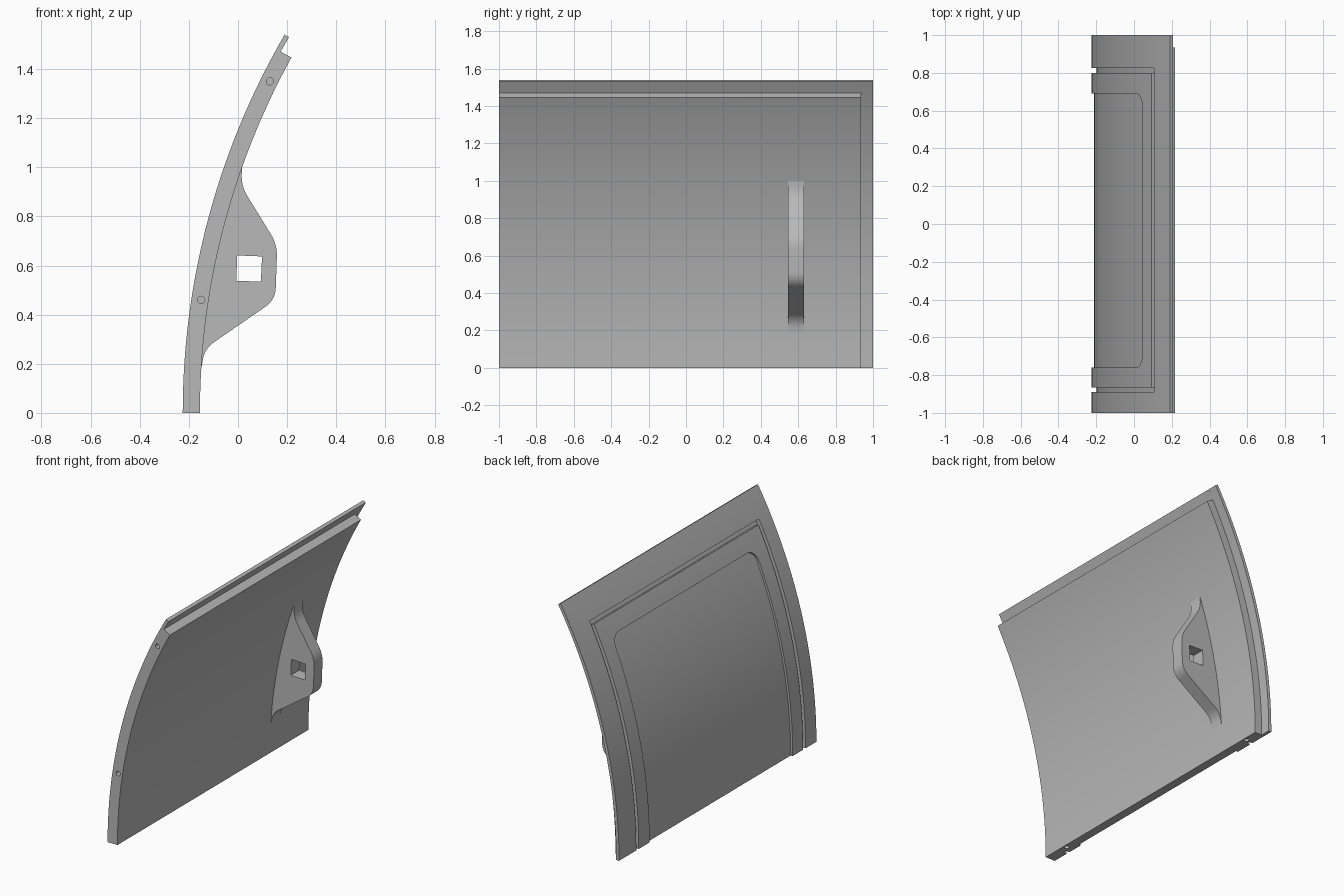
import bpy, bmesh
from math import sin, cos, radians, sqrt
from mathutils import Vector

if "Cube" in bpy.data.objects:
    bpy.data.objects.remove(bpy.data.objects["Cube"])

CX = 2.84                                   # axis of curvature (x, z = 0)
R_OUT, R_LIP, R_IN = 3.065, 3.045, 2.995    # skin, lip underside, inner face
A_TOP, A_STEP = 30.16, 28.88                # angles of lip end and body end

grey = bpy.data.materials.new("panel grey")
grey.use_nodes = True
GREY = (0.48, 0.48, 0.48, 1)
grey.diffuse_color = GREY
grey.node_tree.nodes["Principled BSDF"].inputs["Base Color"].default_value = GREY


def make(name, verts, faces):
    bm = bmesh.new()
    vs = [bm.verts.new(v) for v in verts]
    for f in faces:
        bm.faces.new([vs[i] for i in f])
    bmesh.ops.recalc_face_normals(bm, faces=bm.faces)
    me = bpy.data.meshes.new(name)
    bm.to_mesh(me)
    bm.free()
    ob = bpy.data.objects.new(name, me)
    bpy.context.collection.objects.link(ob)
    me.materials.append(grey)
    return ob


def on_arc(r, a):
    return CX - r * cos(radians(a)), r * sin(radians(a))


def prism(name, outline, y0, y1):
    """Extrude an (x, z) outline along y."""
    n = len(outline)
    verts = [(x, y, z) for y in (y0, y1) for x, z in outline]
    faces = [range(n), range(n, 2 * n)]
    faces += [(i, (i + 1) % n, n + (i + 1) % n, n + i) for i in range(n)]
    return make(name, verts, faces)


def strip(name, rows, r0, r1):
    """Curved slab from rows of (angle, y0, y1) between two radii."""
    verts, faces = [], []
    for a, y0, y1 in rows:
        for r, y in ((r0, y0), (r1, y0), (r1, y1), (r0, y1)):
            x, z = on_arc(r, a)
            verts.append((x, y, z))
    for i in range(len(rows) - 1):
        b = 4 * i
        faces += [(b + k, b + (k + 1) % 4, b + 4 + (k + 1) % 4, b + 4 + k) for k in range(4)]
    faces += [range(4), range(len(verts) - 4, len(verts))]
    return make(name, verts, faces)


def slab(name, a0, a1, y0, y1, r0, r1):
    n = max(2, int((a1 - a0) * 1.6))
    return strip(name, [(a0 + (a1 - a0) * i / n, y0, y1) for i in range(n + 1)], r0, r1)


def cut(target, cutter):
    mod = target.modifiers.new("cut", "BOOLEAN")
    mod.operation, mod.solver, mod.object = "DIFFERENCE", "EXACT", cutter
    bpy.context.view_layer.objects.active = target
    bpy.ops.object.modifier_apply(modifier=mod.name)
    bpy.data.objects.remove(cutter)


def drill(target, x, y, z, depth, vertical=False):
    bpy.ops.mesh.primitive_cylinder_add(
        vertices=20, radius=0.015, depth=2 * depth, location=(x, y, z),
        rotation=(0 if vertical else radians(90), 0, 0))
    cut(target, bpy.context.object)


def smooth(ob):
    bpy.ops.object.select_all(action="DESELECT")
    ob.select_set(True)
    bpy.context.view_layer.objects.active = ob
    bpy.ops.object.shade_smooth_by_angle(angle=radians(25))


# Curved panel with the stepped top lip
N = 48
outer = [on_arc(R_OUT, A_TOP * i / N) for i in range(N + 1)]
inner = [on_arc(R_IN, A_STEP * i / N) for i in range(N, -1, -1)]
panel = prism("curved_panel",
              outer + [on_arc(R_LIP, A_TOP), on_arc(R_LIP, A_STEP)] + inner, -1, 1)

# Lip along the rear edge
cut(panel, slab("rear_step_cutter", -2, 32, 0.935, 1.1, R_IN - 0.1, R_LIP))

# Groove running up both sides and across the top of the outer skin
R_GROOVE = R_OUT - 0.026
G0, G1 = 26.3, 26.83
for y in (-0.89, 0.80):
    cut(panel, slab("side_groove_cutter", -1, G1, y, y + 0.025, R_GROOVE, R_OUT + 0.05))
cut(panel, slab("top_groove_cutter", G0, G1, -0.89, 0.825, R_GROOVE, R_OUT + 0.05))

# Shallow recess with rounded upper corners
TOP, ROUND = 24.2, 0.075
round_deg = ROUND / R_OUT * 57.3
rows = [(-1 + (TOP - round_deg + 1) * i / 40, -0.76, 0.69) for i in range(41)]
for i in range(1, 9):
    t = sin(radians(90 * i / 8))
    inset = ROUND * (1 - sqrt(max(0, 1 - t * t)))
    rows.append((TOP - round_deg + round_deg * t, -0.76 + inset, 0.69 - inset))
cut(panel, strip("recess_cutter", rows, R_OUT - 0.014, R_OUT + 0.05))

# Fixing holes in the front edge and the underside
for x, z in ((-0.15, 0.46), (0.13, 1.35)):
    drill(panel, x, -1, z, 0.1)
for y in (-0.83, 0.83):
    drill(panel, -0.175, y, 0, 0.08, vertical=True)
smooth(panel)


# Bracket on the inner face, with rounded corners and a square opening
def rounded(points, trim):
    pts = [Vector(p) for p in points]
    out = [pts[0]]
    for a, b, c in zip(pts, pts[1:], pts[2:]):
        p = b + (a - b).normalized() * min(trim, (a - b).length * 0.9)
        q = b + (c - b).normalized() * min(trim, (c - b).length * 0.9)
        for i in range(9):
            t = i / 8
            out.append(p * (1 - t) ** 2 + b * 2 * t * (1 - t) + q * t * t)
    return out + [pts[-1]]


edge = rounded([(-0.147, 0.19), (-0.138, 0.26), (0.152, 0.46), (0.16, 0.685),
                (0.012, 0.925), (0.017, 1.0)], 0.05)
buried = [on_arc(R_IN + 0.02, 19 - 15 * i / 12) for i in range(13)]
bracket = prism("inner_bracket", [tuple(p) for p in edge] + buried, 0.545, 0.63)
cut(bracket, prism("opening_cutter", [(-0.007, 0.538), (0.093, 0.534), (0.098, 0.637),
                                      (-0.003, 0.641)], 0.5, 0.7))
smooth(bracket)
